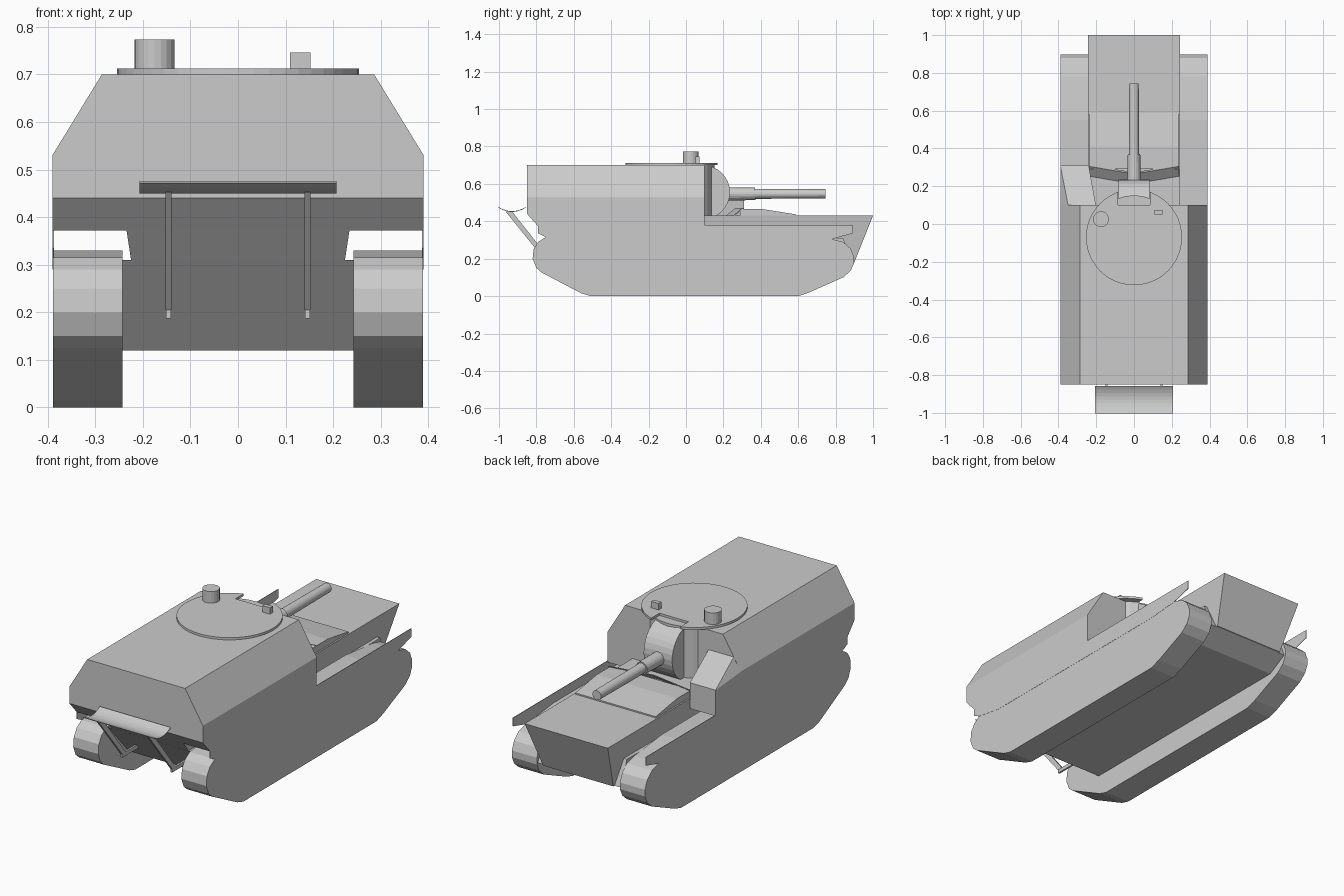
import bpy, bmesh
from math import pi, cos, sin
from mathutils import Vector, Matrix

if "Cube" in bpy.data.objects:
    bpy.data.objects.remove(bpy.data.objects["Cube"])


def finish(name, bm):
    bmesh.ops.recalc_face_normals(bm, faces=bm.faces)
    me = bpy.data.meshes.new(name)
    bm.to_mesh(me)
    bm.free()
    ob = bpy.data.objects.new(name, me)
    bpy.context.collection.objects.link(ob)
    return ob


def solid(name, pts):
    """Convex solid around points."""
    bm = bmesh.new()
    for p in pts:
        bm.verts.new(p)
    r = bmesh.ops.convex_hull(bm, input=bm.verts)
    junk = [g for g in set(r['geom_interior'] + r['geom_unused']) if isinstance(g, bmesh.types.BMVert)]
    bmesh.ops.delete(bm, geom=junk, context='VERTS')
    bmesh.ops.dissolve_limit(bm, angle_limit=0.01, verts=bm.verts, edges=bm.edges)
    return finish(name, bm)


def both(pts):
    """Mirror points across x = 0."""
    return [(s * x, y, z) for x, y, z in pts for s in (1, -1)]


def box(name, x0, x1, y0, y1, z0, z1):
    return solid(name, [(x, y, z) for x in (x0, x1) for y in (y0, y1) for z in (z0, z1)])


def prism(name, profile, x0, x1):
    """Extrude a (y, z) profile along x."""
    bm = bmesh.new()
    f = bm.faces.new([bm.verts.new((x0, y, z)) for y, z in profile])
    r = bmesh.ops.extrude_face_region(bm, geom=[f])
    bmesh.ops.translate(bm, vec=(x1 - x0, 0, 0), verts=[v for v in r['geom'] if isinstance(v, bmesh.types.BMVert)])
    return finish(name, bm)


def cyl(name, a, b, r0, r1, n=24):
    """Cylinder from a to b."""
    a, b = Vector(a), Vector(b)
    bm = bmesh.new()
    rot = (b - a).to_track_quat('Z', 'Y').to_matrix().to_4x4()
    bmesh.ops.create_cone(bm, cap_ends=True, segments=n, radius1=r0, radius2=r1, depth=(b - a).length,
                          matrix=Matrix.Translation((a + b) / 2) @ rot)
    return finish(name, bm)


# Casemate: slanted upper sides, undercut end
solid("casemate", both([(.39, -.85, .44), (.39, -.85, .53), (.39, -.79, .372), (.39, .1, .372),
                        (.39, .1, .53), (.286, -.85, .70), (.286, .1, .70)]))

# Hull: tapered upper part and wider belly
solid("upper_hull", both([(.243, 1.0, .43), (.205, .9, .18), (.243, -.84, .43),
                          (.222, -.735, .31), (.205, -.62, .18)]))
solid("lower_hull", both([(.243, .84, .31), (.243, .89, .18), (.243, .78, .12),
                          (.243, -.567, .12), (.243, -.735, .31)]))

# Tracks and thin side skirts
track = [(-.51, 0), (.60, 0), (.66, .02), (.84, .10), (.88, .135), (.898, .175), (.898, .21), (.88, .255),
         (.84, .29), (.78, .305), (.55, .33), (-.62, .33), (-.75, .315), (-.79, .29), (-.815, .25),
         (-.82, .20), (-.80, .15), (-.77, .125), (-.56, .015)]
skirt = [(-.79, .38), (-.79, .335), (-.75, .315), (-.6, .29), (.6, .29), (.78, .305), (.89, .335), (.89, .38)]
for side, s in (("right", 1), ("left", -1)):
    prism("track_" + side, track, s * .243, s * .389)
    prism("skirt_" + side, skirt, s * .387, s * .39)

# Gun drum, roof disc with a slot for the mantlet
cyl("gun_drum", (0, -.07, .42), (0, -.07, .70), .222, .222, 32)
disc = cyl("roof_disc", (0, -.07, .70), (0, -.07, .712), .254, .254, 48)
slot = box("slot_cutter", -.085, .085, .10, .4, .65, .8)
slot.hide_render = True
slot.hide_set(True)
cut = disc.modifiers.new("slot", 'BOOLEAN')
cut.object = slot
cut.operation = 'DIFFERENCE'
cut.solver = 'EXACT'
cyl("cupola", (-.175, .025, .70), (-.175, .025, .773), .042, .042, 20)
box("periscope", .109, .152, .05, .073, .70, .746)

# Mantlet and gun
cyl("mantlet", (-.083, .09, .555), (.083, .09, .555), .145, .145, 32)
cyl("barrel_sleeve", (0, .2, .545), (0, .37, .547), .036, .033, 20)
cyl("barrel", (0, .36, .547), (0, .745, .547), .027, .025, 20)

# Deck hatch wedge and V-shaped splash guard
prism("deck_hatch", [(.29, .43), (.29, .465), (.41, .465), (.588, .437), (.588, .43)], -.235, .235)
for side, s in (("right", 1), ("left", -1)):
    solid("splash_guard_" + side, [(x, y + d, z) for x, yo in ((0, 0), (s * .237, .04)) for y, z in
                                   ((.20 + yo, .42), (.265 + yo, .472)) for d in (0, .008)])

# Driver's compartment on the left
solid("driver_box", [(-.39, .09, .375), (-.2, .09, .375), (-.39, .09, .53), (-.347, .09, .60), (-.2, .09, .60),
                     (-.39, .31, .375), (-.24, .31, .375), (-.39, .31, .512), (-.24, .31, .512)])

# Ground spade: curved blade on two arms
arc = [(-.93 + .072 * t / 4, .45 + .022 * (t / 4) ** 2) for t in range(-4, 5)]
prism("spade_blade", arc + [(y, z + .004) for y, z in reversed(arc)], -.207, .207)
for side, s in (("right", 1), ("left", -1)):
    prism("spade_arm_" + side, [(-.965, .453), (-.93, .453), (-.735, .205), (-.765, .205)],
          s * .146 - .006, s * .146 + .006)
    box("spade_pivot_" + side, s * .146 - .005, s * .146 + .005, -.765, -.62, .187, .207)
